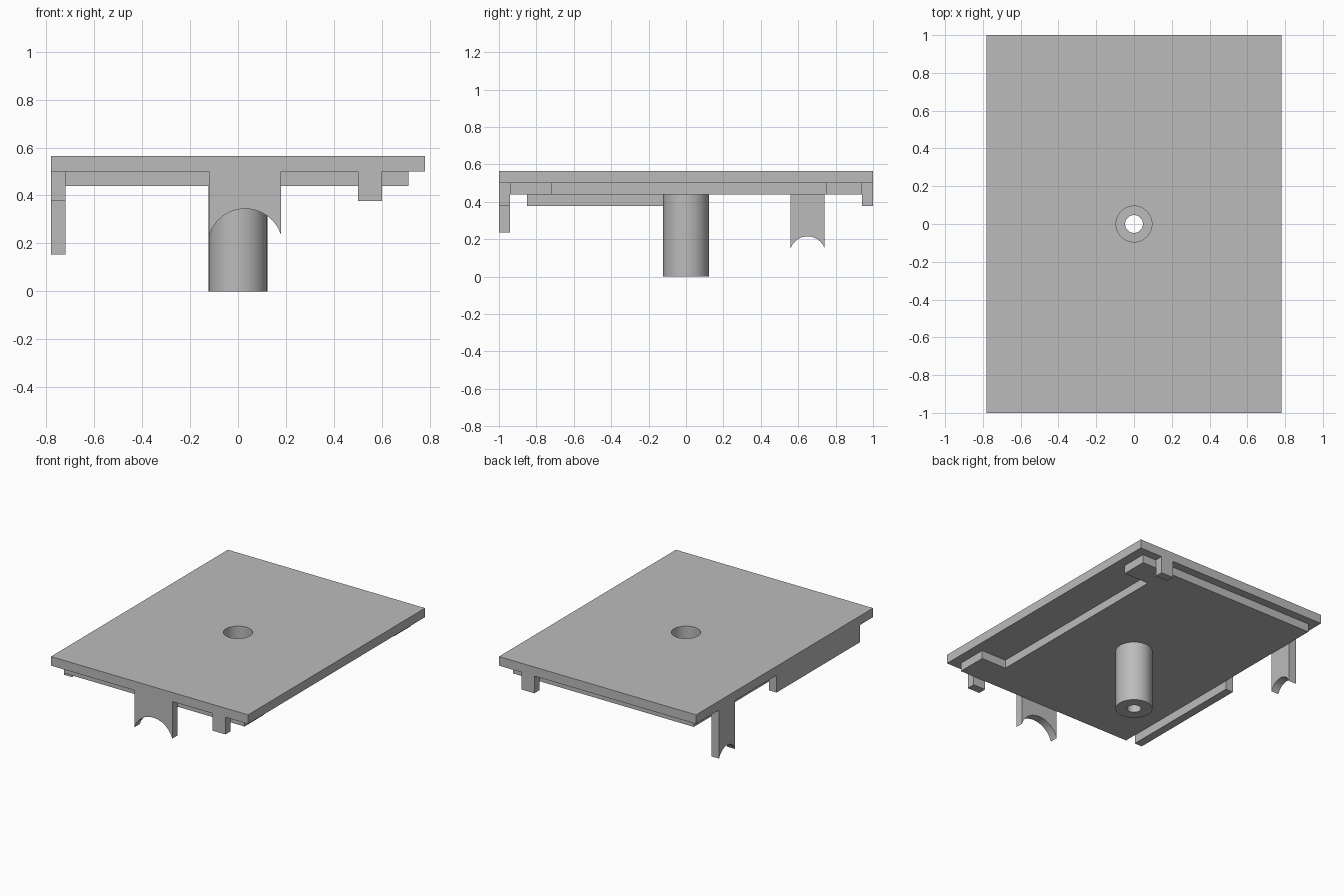
import bpy, bmesh, math
from mathutils import Vector

cube = bpy.data.objects.get("Cube")
if cube:
    bpy.data.objects.remove(cube, do_unlink=True)

grey = bpy.data.materials.new("plain grey")
grey.use_nodes = True
COLOUR = (0.5, 0.5, 0.5, 1)
grey.diffuse_color = COLOUR
grey.node_tree.nodes["Principled BSDF"].inputs["Base Color"].default_value = COLOUR

SEGS = 48
X, Y = 0.78, 1.0             # half size of the plate
TOP, SEAT, LIP = 0.565, 0.5, 0.44   # plate top, plate underside, lip underside
WALL = 0.06
BORE = 0.095


def finish(name, bm):
    bmesh.ops.recalc_face_normals(bm, faces=bm.faces)
    mesh = bpy.data.meshes.new(name)
    bm.to_mesh(mesh)
    bm.free()
    mesh.materials.append(grey)
    obj = bpy.data.objects.new(name, mesh)
    bpy.context.collection.objects.link(obj)
    return obj


def activate(obj):
    bpy.ops.object.select_all(action="DESELECT")
    obj.select_set(True)
    bpy.context.view_layer.objects.active = obj


def prism(name, points, offset):
    """Extrude a closed outline of 3D points along an offset."""
    bm = bmesh.new()
    face = bm.faces.new([bm.verts.new(p) for p in points])
    ext = bmesh.ops.extrude_face_region(bm, geom=[face], use_keep_orig=True)
    verts = [g for g in ext["geom"] if isinstance(g, bmesh.types.BMVert)]
    bmesh.ops.translate(bm, verts=verts, vec=Vector(offset))
    return finish(name, bm)


def box(name, x0, x1, y0, y1, z0, z1):
    outline = [(x0, y0, z0), (x1, y0, z0), (x1, y1, z0), (x0, y1, z0)]
    return prism(name, outline, (0, 0, z1 - z0))


def arch_outline(a0, a1, low, rise, steps=12):
    """Tab outline (across, up) with a round saddle cut in its lower end."""
    half, mid = (a1 - a0) / 2, (a0 + a1) / 2
    r = (half * half + rise * rise) / (2 * rise)
    span = math.asin(half / r)
    pts = [(a1, SEAT), (a0, SEAT)]
    for i in range(steps + 1):
        t = -span + 2 * span * i / steps
        pts.append((mid + r * math.sin(t), low + rise - r + r * math.cos(t)))
    return pts


def drill(obj):
    """Cut the central bore through a part."""
    bm = bmesh.new()
    bmesh.ops.create_cone(bm, cap_ends=True, segments=SEGS,
                          radius1=BORE, radius2=BORE, depth=2)
    cutter = finish("bore_cutter", bm)
    cutter.hide_render = True
    mod = obj.modifiers.new("bore", "BOOLEAN")
    mod.object, mod.operation, mod.solver = cutter, "DIFFERENCE", "EXACT"
    activate(obj)
    bpy.ops.object.modifier_apply(modifier=mod.name)
    bpy.data.objects.remove(cutter, do_unlink=True)


def smooth(obj):
    activate(obj)
    bpy.ops.object.shade_smooth_by_angle(angle=math.radians(30))


# Cover plate
plate = box("cover_plate", -X, X, -Y, Y, SEAT, TOP)

# Locating lip under the plate, with a long notch on the +x side
lx0, lx1, notch, ly = -0.72, 0.71, 0.51, 0.94
outline = [(lx0, -ly), (lx1, -ly), (lx1, -0.72), (notch, -0.72),
           (notch, 0.75), (lx1, 0.75), (lx1, ly), (lx0, ly)]
lip = prism("locating_lip", [(x, y, LIP) for x, y in outline], (0, 0, SEAT - LIP))

for part in (plate, lip):
    drill(part)
    smooth(part)

# Hollow screw post with a small hole through its floor
bm = bmesh.new()
profile = [(BORE, LIP), (BORE, 0.06), (0.047, 0.06), (0.047, 0),
           (0.122, 0), (0.122, LIP)]
verts = [bm.verts.new((r, 0, z)) for r, z in profile]
edges = [bm.edges.new(pair) for pair in zip(verts, verts[1:])]
bmesh.ops.spin(bm, geom=verts + edges, cent=(0, 0, 0), axis=(0, 0, 1),
               angle=math.tau, steps=SEGS, use_merge=True)
bmesh.ops.remove_doubles(bm, verts=bm.verts, dist=0.0005)
smooth(finish("screw_post", bm))

# Saddle tabs: a wide one on the front edge, a narrow long one on the -x edge
front_tab = prism("front_saddle_tab",
                  [(a, -Y, z) for a, z in arch_outline(-0.12, 0.18, 0.235, 0.11)],
                  (0, WALL, 0))
side_tab = prism("side_saddle_tab",
                 [(-X, a, z) for a, z in arch_outline(0.56, 0.74, 0.153, 0.062)],
                 (WALL, 0, 0))
smooth(front_tab)
smooth(side_tab)

# Clip blocks on the front and back edges, and the side rail
box("front_clip", 0.5, 0.6, -Y, -Y + WALL, 0.377, SEAT)
box("back_clip", 0.5, 0.6, Y - WALL, Y, 0.377, SEAT)
box("side_rail", -X, -X + WALL, -0.85, 0.09, 0.377, SEAT)
